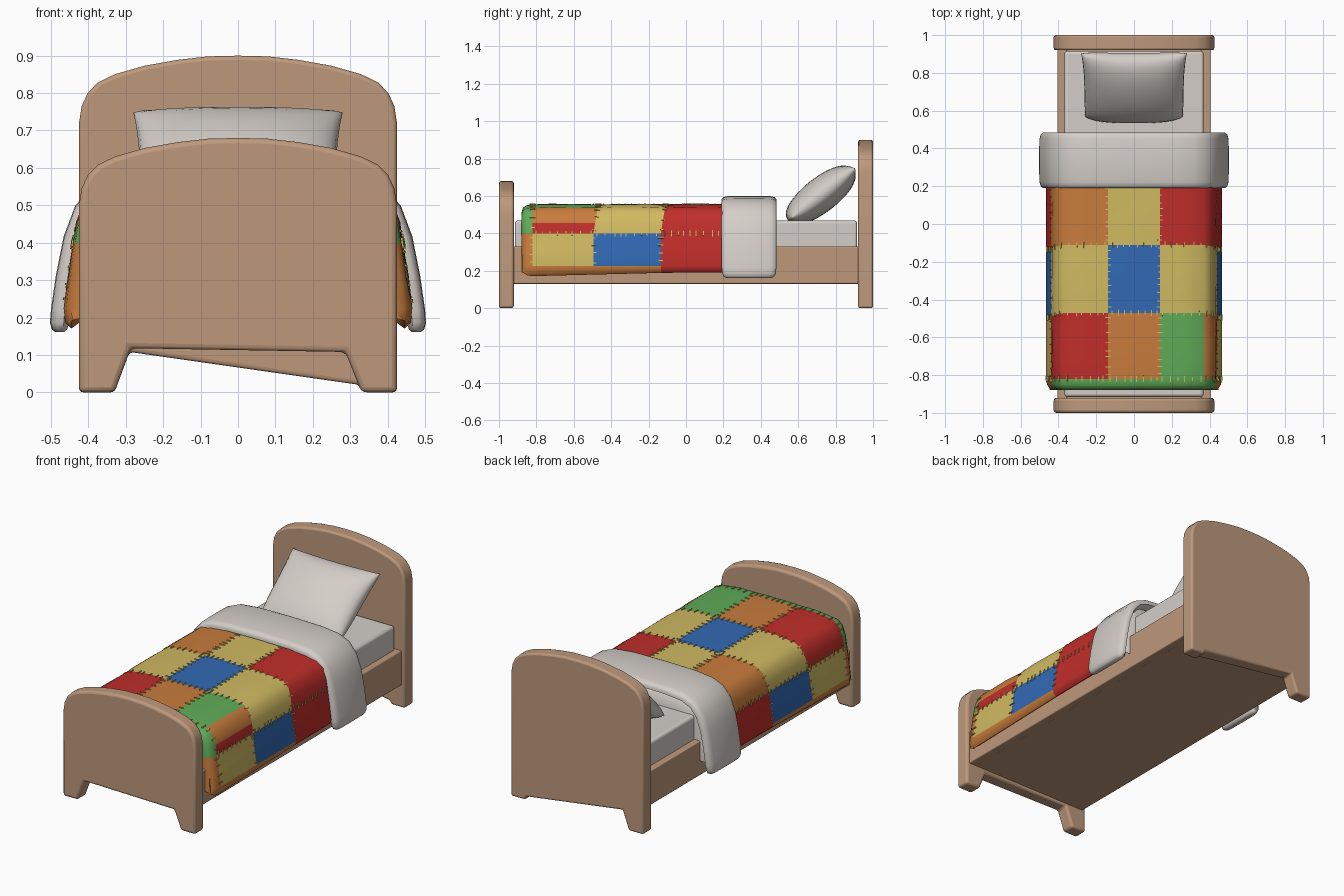
import bpy, bmesh, math, random
from mathutils import Vector, Matrix

if "Cube" in bpy.data.objects:
    bpy.data.objects.remove(bpy.data.objects["Cube"])

random.seed(4)


def mat(name, r, g, b):
    m = bpy.data.materials.new(name)
    lin = [((c / 255 + 0.055) / 1.055) ** 2.4 for c in (r, g, b)]
    m.diffuse_color = (*lin, 1)
    m.use_nodes = True
    m.node_tree.nodes["Principled BSDF"].inputs["Base Color"].default_value = m.diffuse_color
    return m


WOOD = mat("wood", 190, 153, 124)
LINEN = mat("linen", 212, 206, 200)
RED = mat("red_patch", 192, 46, 42)
ORANGE = mat("orange_patch", 200, 124, 60)
YELLOW = mat("yellow_patch", 208, 186, 98)
BLUE = mat("blue_patch", 50, 106, 180)
GREEN = mat("green_patch", 96, 172, 88)


def finish(name, bm, mats, angle=35, bevel=0):
    bmesh.ops.recalc_face_normals(bm, faces=bm.faces[:])
    me = bpy.data.meshes.new(name)
    bm.to_mesh(me)
    bm.free()
    for m in mats:
        me.materials.append(m)
    ob = bpy.data.objects.new(name, me)
    bpy.context.collection.objects.link(ob)
    if bevel:
        mod = ob.modifiers.new("round", 'BEVEL')
        mod.width, mod.segments = bevel, 3
        mod.limit_method, mod.angle_limit = 'ANGLE', math.radians(40)
    bpy.ops.object.select_all(action='DESELECT')
    ob.select_set(True)
    bpy.context.view_layer.objects.active = ob
    bpy.ops.object.shade_smooth_by_angle(angle=math.radians(angle))
    return ob


def board(name, outline, y0, y1):
    bm = bmesh.new()
    f = bm.faces.new([bm.verts.new((x, y0, z)) for x, z in outline])
    ext = bmesh.ops.extrude_face_region(bm, geom=[f])
    vs = [e for e in ext['geom'] if isinstance(e, bmesh.types.BMVert)]
    bmesh.ops.translate(bm, verts=vs, vec=(0, y1 - y0, 0))
    return finish(name, bm, [WOOD], bevel=0.014)


def box(name, lo, hi, m, bevel):
    bm = bmesh.new()
    bmesh.ops.create_cube(bm, size=1)
    for v in bm.verts:
        v.co = [l + (c + 0.5) * (h - l) for c, l, h in zip(v.co, lo, hi)]
    return finish(name, bm, [m], bevel=bevel)


def mirrored(half):
    return [(-x, z) for x, z in half[:0:-1]] + half


def normals(path):
    out = []
    for i in range(len(path)):
        a, b = path[max(i - 1, 0)], path[min(i + 1, len(path) - 1)]
        out.append(Vector((-(b[1] - a[1]), b[0] - a[0])).normalized())
    return out


# Head and foot boards with arched tops and cut-out feet
arch = [(0, 0), (0.08, -0.002), (0.16, -0.011), (0.25, -0.027), (0.33, -0.05), (0.375, -0.072),
        (0.402, -0.1), (0.418, -0.135), (0.425, -0.18)]


def arch_at(top):
    return [(x, top + z) for x, z in mirrored(arch)]


board("footboard", arch_at(0.68) + [(0.425, 0), (0.33, 0), (0.287, 0.108), (-0.287, 0.118),
                                    (-0.33, 0), (-0.425, 0)], -1.0, -0.92)
board("headboard", arch_at(0.90) + [(0.425, 0), (0.335, 0), (0.325, 0.02), (-0.29, 0.108),
                                    (-0.33, 0), (-0.425, 0)], 0.92, 1.0)

# Bed base with its side rails, and the mattress
box("bed_base", (-0.36, -0.93, 0.13), (0.36, 0.93, 0.3), WOOD, 0)
for s, n in ((-1, "left"), (1, "right")):
    xs = sorted((s * 0.355, s * 0.405))
    box(n + "_rail", (xs[0], -0.93, 0.13), (xs[1], 0.93, 0.33), WOOD, 0.006)
box("mattress", (-0.368, -0.915, 0.25), (0.368, 0.915, 0.468), LINEN, 0.015)

# Patchwork quilt: cross-section swept along y, tucked in at both ends
half = [(0, .557), (.07, .557), (.137, .555), (.25, .555), (.37, .54), (.41, .51), (.432, .455),
        (.442, .40), (.455, .31), (.466, .225), (.462, .185), (.445, .17), (.418, .19), (.412, .28)]
prof = mirrored(half)
nrm = normals(prof)
C = len(half) - 1
rows = [-.88, -.88, -.872, -.85, -.82, -.73, -.6, -.47, -.38, -.2, -.11, 0, .1, .2, .3, .42, .45, .45]
inset = [.12, .05, .02, .006] + [0] * 12 + [.02, .11]
SEAMS = (4, 7, 10)
grid = []
for j, y in enumerate(rows):
    line = []
    for i, (x, z) in enumerate(prof):
        k = abs(i - C)
        d = min(inset[j], 0.02) if k >= 10 else inset[j]
        if 4 <= j < 13 and k < 9:
            d += 0.003 * (j in SEAMS or k in (2, 7)) + random.uniform(-.002, .002)
        drop = max(0, min(1, (0.55 - z) / 0.15))
        yy = y - 0.025 * drop if 5 <= j <= 12 else y
        lift = 0.02 * max(0, min(1, (y + .85) / .8)) if 10 <= k <= 12 else 0
        line.append(Vector((x - nrm[i].x * d, yy, z - nrm[i].y * d + lift)))
    grid.append(line)

MATS = [RED, ORANGE, YELLOW, BLUE, GREEN, LINEN]
R, O, Y, B, G, L = range(6)
TOP = [[R, O, G], [Y, B, Y], [O, Y, R]]
LOW = [Y, B, R]


def patch(j, i):
    k = min(abs(i - C), abs(i + 1 - C))
    right = i >= C
    if j >= 13:
        return L
    if j < 4:
        return G if k < 7 else O
    band = (j - 4) // 3
    if k >= 9:
        return R if band == 2 else O
    if k >= 7:
        return LOW[band]
    if k < 2:
        return TOP[band][1]
    if right and band == 0 and k >= 4:
        return R if k == 6 else O
    return TOP[band][2 if right else 0]


bm = bmesh.new()
vg = [[bm.verts.new(p) for p in line] for line in grid]
for j in range(len(rows) - 1):
    for i in range(len(prof) - 1):
        f = bm.faces.new((vg[j][i], vg[j][i + 1], vg[j + 1][i + 1], vg[j + 1][i]))
        f.material_index = patch(j, i)
finish("patchwork_quilt", bm, MATS, 60)

# Stitches crossing the quilt seams
bm = bmesh.new()


def stitch_run(a, b, across):
    n = max(1, round((b - a).length / 0.04))
    along = (b - a).normalized()
    up = along.cross(across).normalized()
    mid = (a + b) / 2
    if up.dot(Vector((mid.x, 0, mid.z - 0.35))) < 0:
        up = -up
    side = up.cross(along)
    rot = Matrix((along, side, up)).transposed().to_4x4()
    for t in range(n):
        p = a.lerp(b, (t + random.uniform(.3, .7)) / n) + up * 0.002
        size = Matrix.Diagonal((0.005, random.uniform(.02, .035), 0.006, 1))
        bmesh.ops.create_cube(bm, size=1, matrix=Matrix.Translation(p) @ rot @ size)


for j in SEAMS:
    for i in range(C - 9, C + 9):
        stitch_run(grid[j][i], grid[j][i + 1], grid[j + 1][i] - grid[j - 1][i])
for i in (C - 7, C - 2, C + 2, C + 7):
    for j in range(4, 13):
        stitch_run(grid[j][i], grid[j + 1][i], grid[j][i + 1] - grid[j][i - 1])
finish("quilt_stitches", bm, [YELLOW])

# Folded-back sheet: rounded strip swept over the bed
path = mirrored([(0, .574), (.2, .571), (.31, .56), (.37, .535), (.412, .485), (.44, .41), (.46, .31),
                 (.473, .22), (.476, .185), (.476, .168), (.476, .161)])
sect = [(-.147, -.01), (-.147, .008), (-.138, .019), (-.115, .025), (0, .027), (.115, .025),
        (.138, .019), (.147, .008), (.147, -.01), (.12, -.024), (-.12, -.024)]
pn = normals(path)
bm = bmesh.new()
rings = []
for i, (x, z) in enumerate(path):
    e = min(i, len(path) - 1 - i)
    sy, sn = ((.82, .45), (.91, .8), (.97, 1))[e] if e < 3 else (1, 1)
    rings.append([bm.verts.new((x + pn[i].x * n * sn, .337 + y * sy, z + pn[i].y * n * sn))
                  for y, n in sect])
m = len(sect)
for a, b in zip(rings, rings[1:]):
    for q in range(m):
        bm.faces.new((a[q], a[(q + 1) % m], b[(q + 1) % m], b[q]))
bm.faces.new(rings[0])
bm.faces.new(rings[-1])
finish("folded_sheet", bm, [LINEN], 50)

# Pillow leaning on the headboard, with pinched corners
bm = bmesh.new()
NU, NV = 18, 14
tilt = Matrix.Translation((0, 0.725, 0.608)) @ Matrix.Rotation(math.radians(38), 4, 'X')
for sgn in (1, -1):
    pg = []
    for b in range(NV + 1):
        v = -math.cos(math.pi * b / NV)
        line = []
        for a in range(NU + 1):
            u = -math.cos(math.pi * a / NU)
            x = 0.28 * u * (1 - 0.06 * (1 - v * v) if v > 0 else 0.94 - 0.02 * v * v)
            y = 0.228 * v * (1 - 0.06 * (1 - u * u) if v > 0 else 1 - 0.12 * u ** 4)
            h = 0.093 * max(0, (1 - u * u) * (1 - v * v)) ** 0.42
            line.append(bm.verts.new(tilt @ Vector((x, y, sgn * h))))
        pg.append(line)
    for b in range(NV):
        for a in range(NU):
            bm.faces.new((pg[b][a], pg[b][a + 1], pg[b + 1][a + 1], pg[b + 1][a]))
bmesh.ops.remove_doubles(bm, verts=bm.verts[:], dist=0.0005)
finish("pillow", bm, [LINEN], 60)
